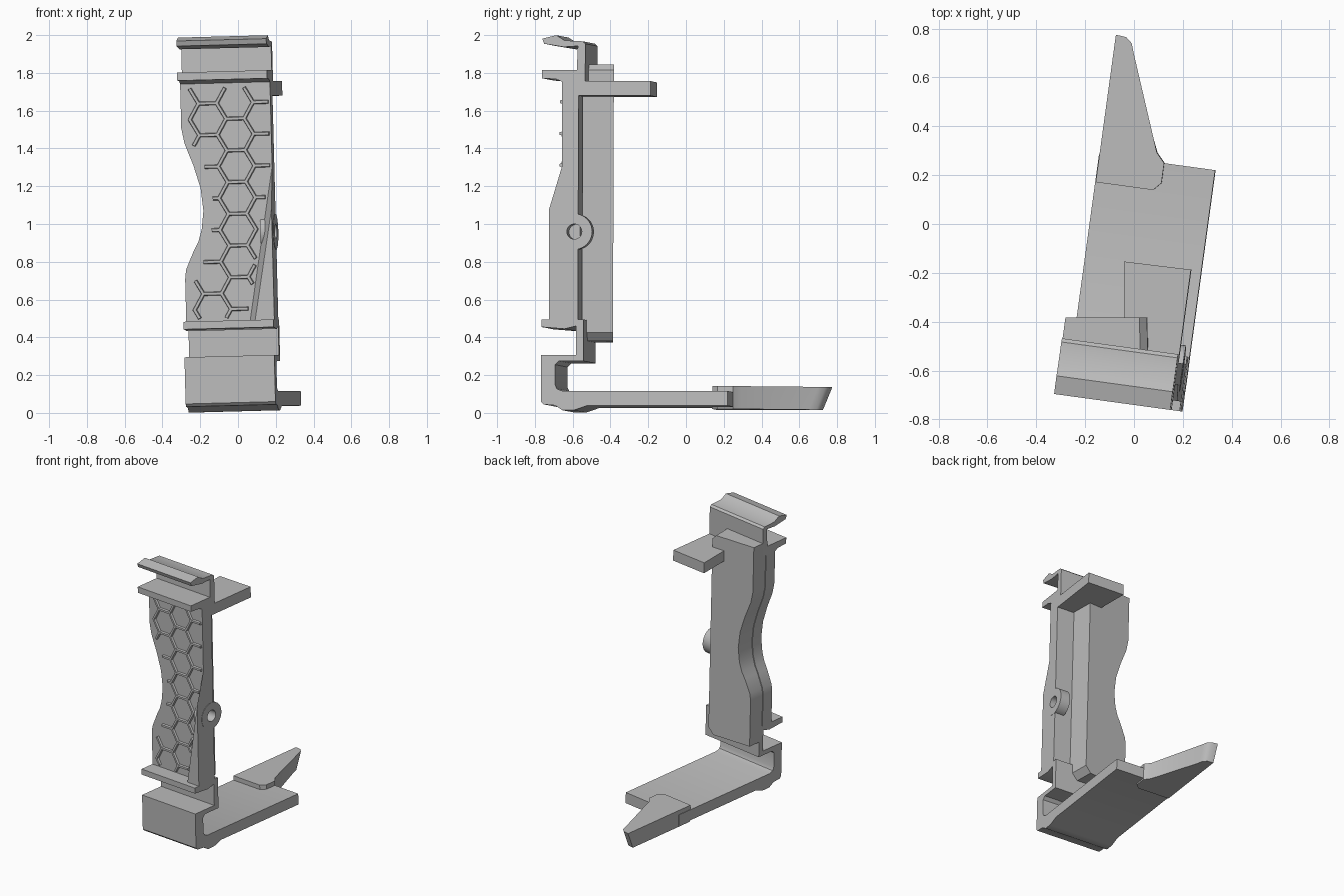
import bpy, bmesh, math
from mathutils import Matrix, Vector

cube = bpy.data.objects.get("Cube")
if cube:
    bpy.data.objects.remove(cube, do_unlink=True)

grey = bpy.data.materials.new("plain grey")
grey.use_nodes = True
grey.diffuse_color = (0.5, 0.5, 0.5, 1)
grey.node_tree.nodes["Principled BSDF"].inputs["Base Color"].default_value = (0.5, 0.5, 0.5, 1)

# The whole bracket is turned and leans slightly about its right lower edge
PLACE = (Matrix.Translation((0.305, 0, 0)) @ Matrix.Rotation(math.radians(-7.8), 4, 'Z')
         @ Matrix.Rotation(math.radians(-1.5), 4, 'Y'))
WIDTH = 0.48


def loft(bm, ring_a, ring_b):
    """Close two matching rings of points into a solid."""
    a = [bm.verts.new(p) for p in ring_a]
    b = [bm.verts.new(p) for p in ring_b]
    bm.faces.new(a)
    bm.faces.new(b[::-1])
    n = len(a)
    for i in range(n):
        j = (i + 1) % n
        bm.faces.new((a[j], a[i], b[i], b[j]))


def round_edges(bm, width, rule, segments=3):
    edges = [e for e in bm.edges
             if e.calc_face_angle(0) > 0.6 and rule((e.verts[0].co + e.verts[1].co) / 2, e)]
    bmesh.ops.bevel(bm, geom=edges, offset=width, segments=segments, profile=0.5,
                    affect='EDGES', clamp_overlap=True)


def finish(bm, name):
    bmesh.ops.recalc_face_normals(bm, faces=bm.faces)
    mesh = bpy.data.meshes.new(name)
    bm.to_mesh(mesh)
    bm.free()
    mesh.materials.append(grey)
    ob = bpy.data.objects.new(name, mesh)
    bpy.context.collection.objects.link(ob)
    ob.matrix_world = PLACE
    return ob


def activate(ob):
    bpy.ops.object.select_all(action='DESELECT')
    ob.select_set(True)
    bpy.context.view_layer.objects.active = ob


def smooth(ob):
    activate(ob)
    bpy.ops.object.shade_smooth_by_angle(angle=math.radians(35))


def side(points, x):          # profile seen from the side
    return [Vector((x, y, z)) for y, z in points]


def front(points, y):         # outline seen from the front
    return [Vector((x, y, z)) for x, z in points]


def plan(points, z):          # outline seen from above
    return [Vector((x, y, z)) for x, y in points]


# Clip profiles swept across the width
lower_profile = [(0.222, 0.116), (0.222, 0.038), (-0.53, 0.038), (-0.60, 0.014), (-0.66, 0.014),
                 (-0.70, 0.04), (-0.76, 0.045), (-0.775, 0.06), (-0.775, 0.307), (-0.59, 0.307),
                 (-0.59, 0.46), (-0.65, 0.445), (-0.775, 0.455), (-0.775, 0.495), (-0.55, 0.495),
                 (-0.55, 0.275), (-0.68, 0.275), (-0.70, 0.255), (-0.70, 0.15), (-0.69, 0.127),
                 (-0.66, 0.116)]
upper_profile = [(-0.765, 1.955), (-0.775, 1.982), (-0.70, 2.0), (-0.655, 1.972), (-0.56, 1.968),
                 (-0.545, 1.955), (-0.545, 1.75), (-0.66, 1.75), (-0.70, 1.768), (-0.775, 1.772),
                 (-0.775, 1.815), (-0.59, 1.815), (-0.585, 1.943), (-0.66, 1.938)]
for name, profile in (("lower_clip_and_base", lower_profile), ("upper_clip", upper_profile)):
    bm = bmesh.new()
    loft(bm, side(profile, -WIDTH), side(profile, 0))
    smooth(finish(bm, name))

# Scooped left edge shared by the panel and the rear box
scoop = [(-0.48, 0.72), (-0.474, 0.77), (-0.43, 0.87), (-0.405, 0.915), (-0.385, 0.98),
         (-0.373, 1.08), (-0.385, 1.2), (-0.42, 1.32), (-0.465, 1.44), (-0.48, 1.52)]

# Front panel with softened scoop
bm = bmesh.new()
outline = [(0, 0.47), (-0.48, 0.47)] + scoop + [(-0.48, 1.79), (0, 1.79)]
loft(bm, front(outline, -0.668), front(outline, -0.58))
round_edges(bm, 0.02, lambda m, e: m.y < -0.66 and m.x < -0.36 and 0.74 < m.z < 1.5)
panel = finish(bm, "front_panel")

# Eyelet on the right edge
bm = bmesh.new()
circle = [(math.cos(t * math.tau / 40), math.sin(t * math.tau / 40)) for t in range(40)]


def disc(radius, x):
    return side([(-0.60 + radius * c, 0.96 + radius * s) for c, s in circle], x)


loft(bm, disc(0.095, -0.07), disc(0.095, 0.002))
eyelet = finish(bm, "eyelet")
bm = bmesh.new()
loft(bm, disc(0.04, -0.08), disc(0.04, 0.05))
cutter = finish(bm, "eyelet_hole_cutter")
cutter.hide_render = True
bpy.context.view_layer.update()
for ob in (panel, eyelet):
    mod = ob.modifiers.new("hole", 'BOOLEAN')
    mod.operation = 'DIFFERENCE'
    mod.solver = 'EXACT'
    mod.object = cutter
    activate(ob)
    bpy.ops.object.modifier_apply(modifier=mod.name)
    smooth(ob)
bpy.data.objects.remove(cutter, do_unlink=True)

# Rear box, its back squared to the world axes
bm = bmesh.new()


def box_outline(right):
    return ([(right - 0.04, 0.385), (-0.48, 0.385)] + scoop
            + [(-0.48, 1.85), (right - 0.03, 1.85), (right, 1.82), (right, 0.43)])


rear = front(box_outline(-0.15), 0)
for p in rear:
    p.y = (-0.388 + 0.136 * p.x) / 0.99
loft(bm, front(box_outline(-0.125), -0.575), rear)
round_edges(bm, 0.03, lambda m, e: m.y > -0.47 and m.x > -0.36
            and all(v.co.y > -0.5 for v in e.verts))
smooth(finish(bm, "rear_box"))

# Raised wedge on the lower right of the panel
bm = bmesh.new()
loft(bm, front([(0, 1.33), (0, 0.48), (-0.145, 0.48)], -0.66),
     front([(0, 1.08), (0, 0.48), (-0.105, 0.48)], -0.735))
round_edges(bm, 0.015, lambda m, e: m.y < -0.68 and -0.09 < m.x < -0.005 and m.z > 0.5)
smooth(finish(bm, "panel_wedge"))

# Upper rear tab
bm = bmesh.new()
tab = [(0, -0.60), (0, -0.195), (-0.275, -0.199), (-0.22, -0.60)]
loft(bm, plan(tab, 1.68), plan(tab, 1.757))
round_edges(bm, 0.025, lambda m, e: m.y > -0.25 and abs(m.z - 1.7185) > 0.02)
smooth(finish(bm, "upper_tab"))

# Pointed tongue at the back of the base
bm = bmesh.new()
tongue = [(-0.477, 0.107), (-0.24, 0.107), (-0.21, 0.14), (-0.21, 0.222), (-0.245, 0.26),
          (-0.395, 0.652), (-0.408, 0.69), (-0.434, 0.712), (-0.477, 0.716)]
bottom = plan(tongue, 0.027)
for p in bottom:
    if p.y > 0.6:
        p.y -= 0.05
loft(bm, bottom, plan(tongue, 0.148))
round_edges(bm, 0.018, lambda m, e: m.x > -0.46 and abs(m.z - 0.0875) > 0.04)
smooth(finish(bm, "base_tongue"))


# Honeycomb ribs on the panel face
def on_face(x, z):
    scooped = max(0, 1 - ((z - 1.08) / 0.42) ** 2)
    wedge = max(0, 1.3 - z) * 0.18
    return 0.51 < z < 1.73 and -0.455 + 0.135 * scooped < x < -0.012 - wedge


bm = bmesh.new()
R, STEP, done = 0.097, 0.168, set()
for i in range(-2, 3):
    for j in range(-7, 4):
        cx, cz = -0.19 + 1.5 * R * i, 1.48 + STEP * (j + (i % 2) / 2)
        corner = [Vector((cx + R * math.cos(k * math.pi / 3), cz + R * math.sin(k * math.pi / 3)))
                  for k in range(6)]
        for k in range(6):
            p, q = corner[k], corner[(k + 1) % 6]
            mid = (p + q) / 2
            key = (round(mid.x, 2), round(mid.y, 2))
            kept = [t / 10 for t in range(11) if on_face(*p.lerp(q, t / 10))]
            if key in done or len(kept) < 4:
                continue
            done.add(key)
            a, b = p.lerp(q, kept[0]), p.lerp(q, kept[-1])
            along = (b - a).normalized()
            across = Vector((-along.y, along.x))

            def bar(half):
                a2, b2 = a - along * half / 2, b + along * half / 2
                return [a2 + across * half, b2 + across * half,
                        b2 - across * half, a2 - across * half]
            loft(bm, front(bar(0.012), -0.66), front(bar(0.007), -0.682))
finish(bm, "honeycomb_ribs")
